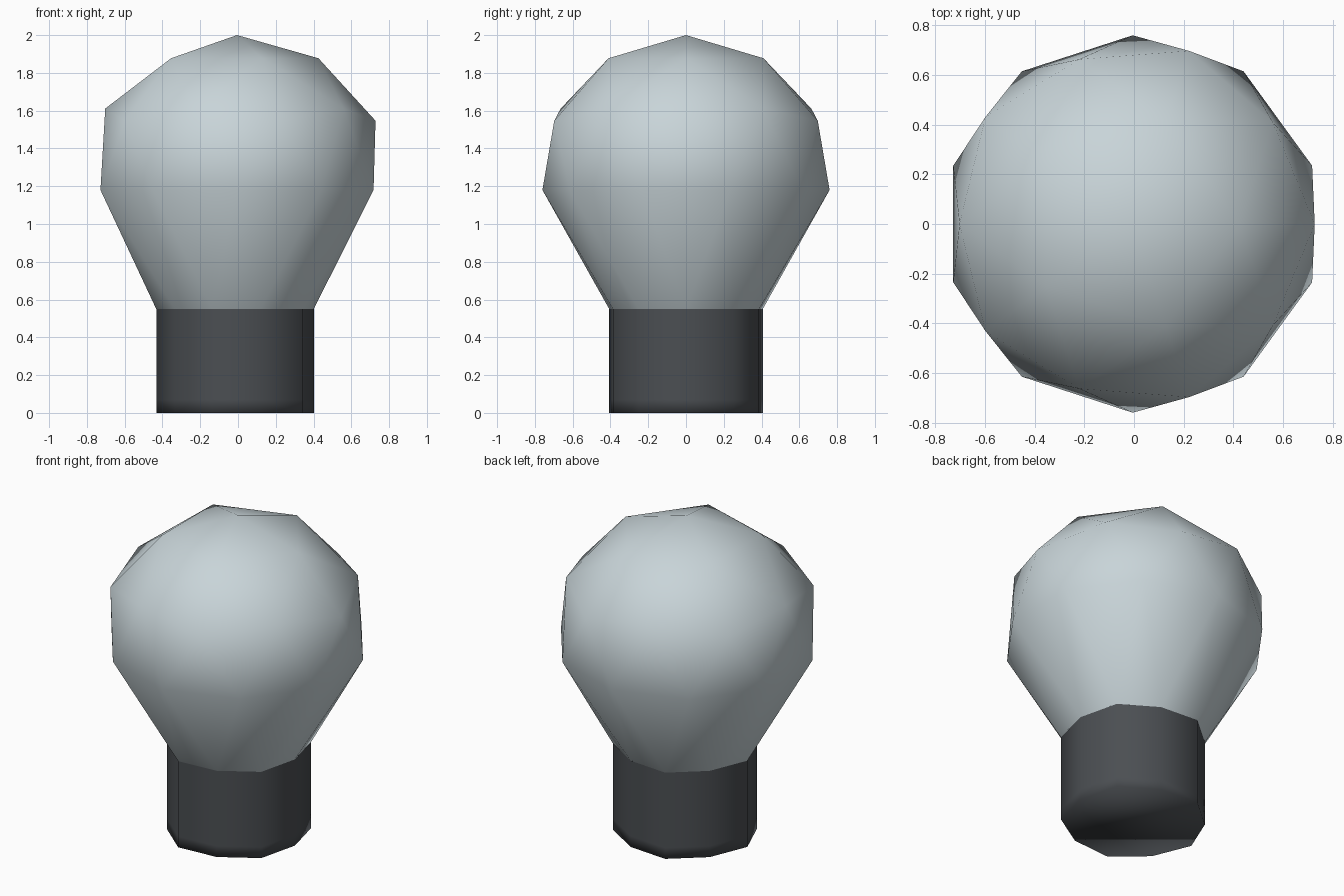
import bpy, bmesh, math

if "Cube" in bpy.data.objects:
    bpy.data.objects.remove(bpy.data.objects["Cube"])

R, CZ, CX = 0.82, 1.18, -0.0053   # bulb radius, centre height, x centring
NECK_Z, NECK = 0.55, 0.583        # neck height, pinch of the lower rings


def material(name, rgb):
    m = bpy.data.materials.new(name)
    m.diffuse_color = (*rgb, 1)
    m.use_nodes = True
    m.node_tree.nodes["Principled BSDF"].inputs["Base Color"].default_value = m.diffuse_color
    return m


def add_part(name, bm, mat):
    bmesh.ops.recalc_face_normals(bm, faces=bm.faces)
    for f in bm.faces:
        f.smooth = True
    me = bpy.data.meshes.new(name)
    bm.to_mesh(me)
    bm.free()
    me.materials.append(mat)
    ob = bpy.data.objects.new(name, me)
    bpy.context.collection.objects.link(ob)
    return ob


# Glass bulb: icosphere with its lower half drawn in to a flat neck ring
bm = bmesh.new()
bmesh.ops.create_icosphere(bm, subdivisions=2, radius=R)
bmesh.ops.delete(bm, geom=[v for v in bm.verts if v.co.z < -0.7 * R], context='VERTS')
for v in bm.verts:
    h = v.co.z / R
    k, z = 1, v.co.z + CZ
    if h < -0.2:
        k, z = NECK, NECK_Z
    elif h < 0.2:
        k = 0.927
    v.co = (v.co.x * k + CX, v.co.y * k, z)
add_part("glass_bulb", bm, material("pale blue grey", (0.58, 0.66, 0.69)))

# Dark base: ten-sided cap matching the neck ring, closed at the bottom
bm = bmesh.new()
rings = []
for z in (NECK_Z, 0.07, 0):
    ring = []
    for i in range(10):
        r = R * NECK * (0.894 if i % 2 else 0.851)
        a = math.radians(36 * i)
        ring.append(bm.verts.new((r * math.cos(a) + CX, r * math.sin(a), z)))
    rings.append(ring)
for top, low in zip(rings, rings[1:]):
    for i in range(10):
        j = (i + 1) % 10
        bm.faces.new((top[i], low[i], low[j], top[j]))
bm.faces.new(rings[-1])
add_part("base", bm, material("charcoal", (0.07, 0.077, 0.085)))
